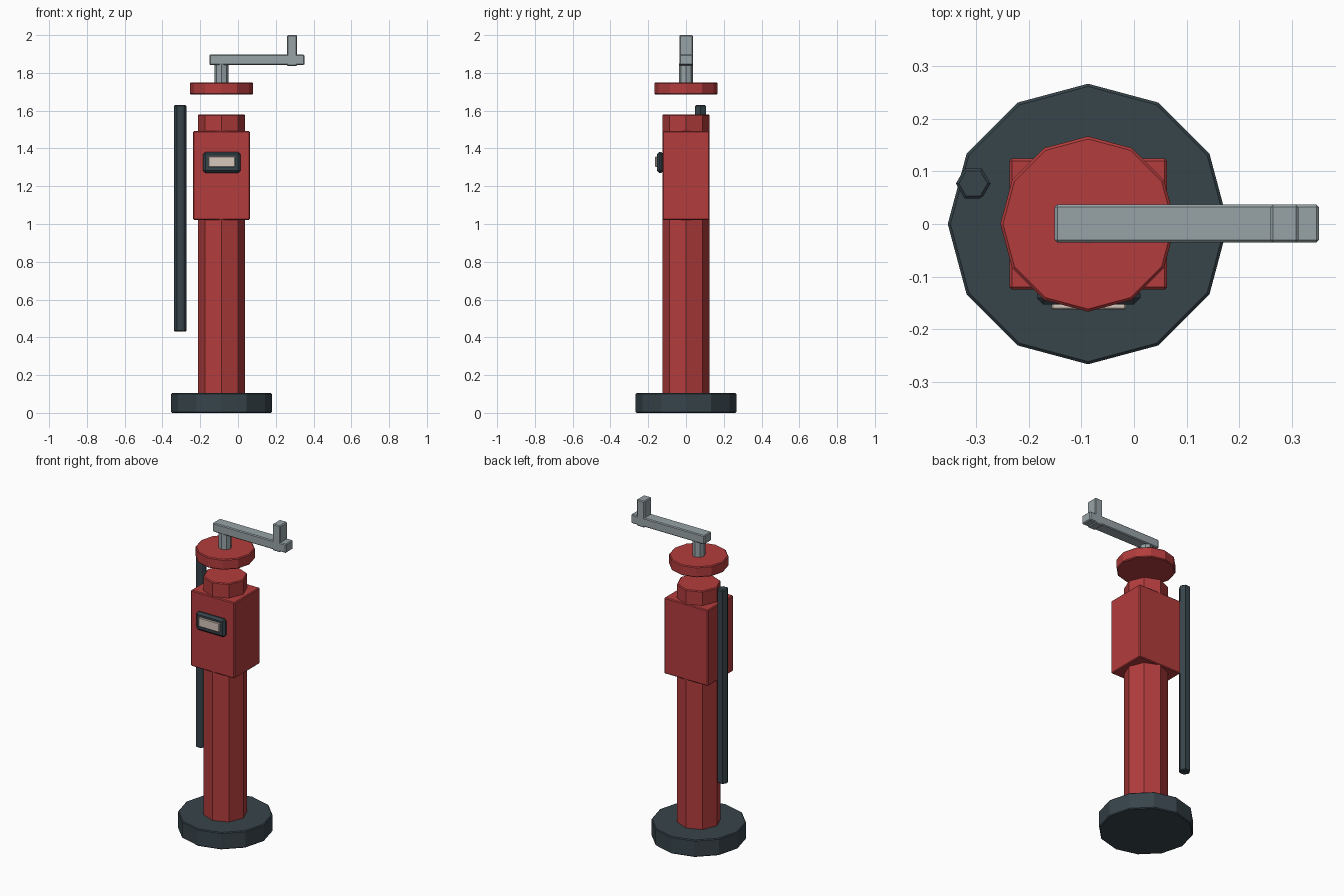
import bpy
import bmesh
from math import pi
from mathutils import Matrix, Vector

if "Cube" in bpy.data.objects:
    bpy.data.objects.remove(bpy.data.objects["Cube"], do_unlink=True)

AXIS = -0.0875  # x of the column's centre line


def material(name, rgb):
    mat = bpy.data.materials.new(name)
    mat.use_nodes = True
    mat.diffuse_color = (*rgb, 1)
    mat.node_tree.nodes["Principled BSDF"].inputs["Base Color"].default_value = (*rgb, 1)
    return mat


red = material("red paint", (0.45, 0.045, 0.046))
slate = material("dark slate", (0.038, 0.058, 0.07))
steel = material("grey steel", (0.31, 0.37, 0.39))
cream = material("pale cream", (0.68, 0.57, 0.50))


def finish(name, bm, mat, bevel):
    mesh = bpy.data.meshes.new(name)
    bm.to_mesh(mesh)
    bm.free()
    mesh.materials.append(mat)
    obj = bpy.data.objects.new(name, mesh)
    bpy.context.collection.objects.link(obj)
    if bevel:
        mod = obj.modifiers.new("edge chamfer", "BEVEL")
        mod.width = bevel
        mod.segments = 1
        mod.limit_method = "ANGLE"
        mod.angle_limit = pi / 3
    return obj


def box(name, x, y, z, mat, bevel=0.005):
    """Box given by its (low, high) range on each axis."""
    bm = bmesh.new()
    bmesh.ops.create_cube(bm, size=1)
    ranges = (x, y, z)
    bmesh.ops.scale(bm, vec=[hi - lo for lo, hi in ranges], verts=bm.verts)
    bmesh.ops.translate(bm, vec=[(lo + hi) / 2 for lo, hi in ranges], verts=bm.verts)
    return finish(name, bm, mat, bevel)


def prism(name, sides, radius, z, mat, x=AXIS, y=0, bevel=0.005):
    """Upright prism with a corner pointing along +x."""
    bm = bmesh.new()
    bmesh.ops.create_cone(bm, cap_ends=True, segments=sides, radius1=radius,
                          radius2=radius, depth=z[1] - z[0])
    first = bm.verts[:][0].co
    turn = -Vector((1, 0)).angle_signed(first.xy)
    bmesh.ops.rotate(bm, matrix=Matrix.Rotation(turn, 3, "Z"), verts=bm.verts)
    bmesh.ops.translate(bm, vec=(x, y, sum(z) / 2), verts=bm.verts)
    return finish(name, bm, mat, bevel)


# Column
prism("base", 12, 0.267, (0, 0.105), slate)
prism("post", 8, 0.125, (0.1, 1.58), red)
box("housing", (-0.237, 0.063), (-0.125, 0.125), (1.022, 1.492), red)

# Floating cap and crank
prism("cap", 12, 0.167, (1.685, 1.75), red)
prism("crank_shaft", 8, 0.037, (1.745, 1.85), steel, bevel=0)
box("crank_arm", (-0.151, 0.352), (-0.035, 0.037), (1.842, 1.897), steel)
box("crank_grip", (0.26, 0.313), (-0.035, 0.037), (1.836, 2.0), steel)

# Gauge on the front of the housing
box("gauge_frame", (-0.185, 0.012), (-0.153, -0.12), (1.27, 1.382), slate, 0.012)
box("gauge_window", (-0.157, -0.015), (-0.163, -0.145), (1.302, 1.358), cream, 0.003)

# Side rod
prism("side_rod", 6, 0.033, (0.43, 1.63), slate, x=-0.306, y=0.077)
